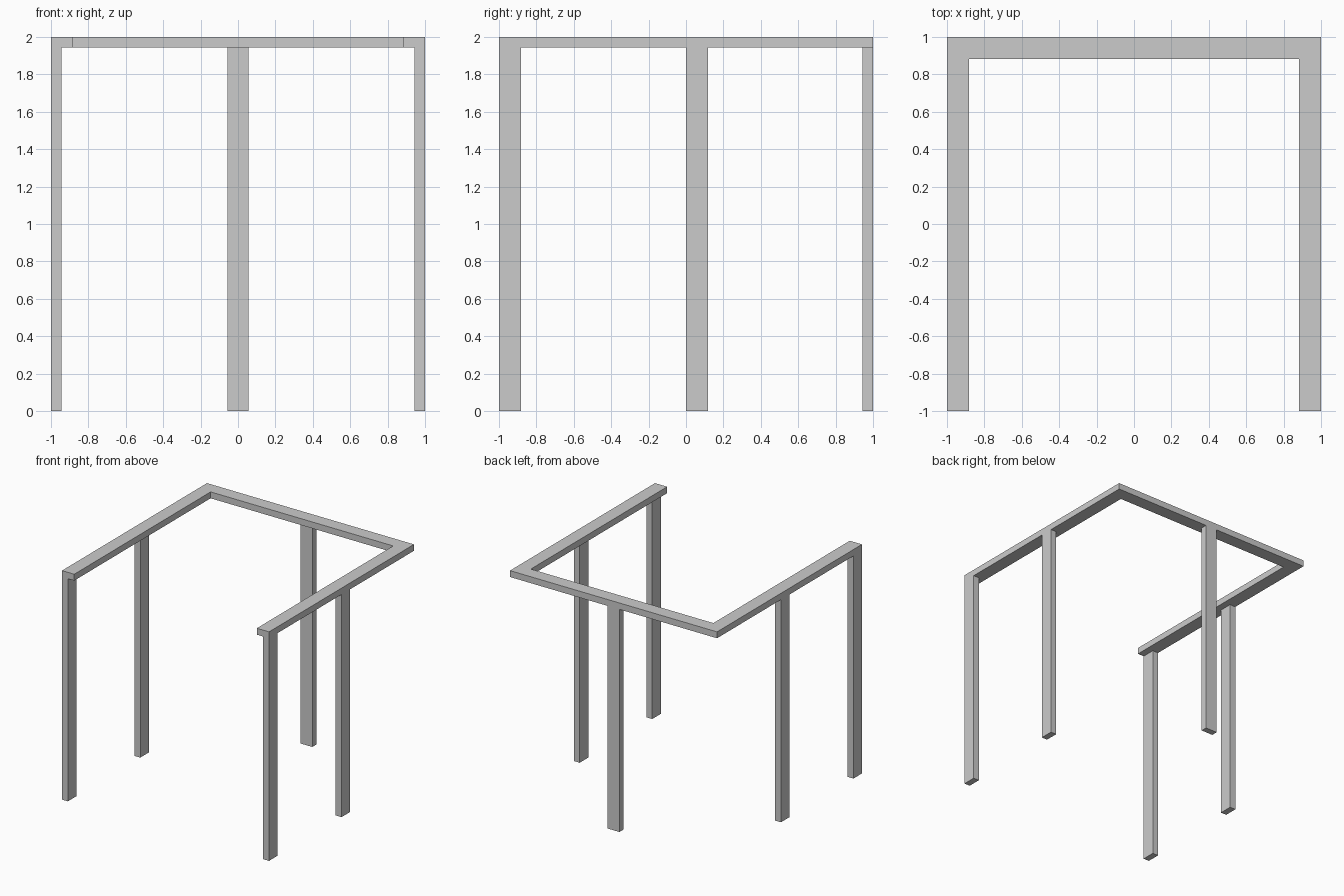
import bpy, bmesh

if "Cube" in bpy.data.objects:
    bpy.data.objects.remove(bpy.data.objects["Cube"])

H = 2.0      # overall height
T = 0.056    # thin side of the bars
W = 0.118    # wide side of the bars
Z = H - T    # underside of the top rail


def extrude_profile(name, points, z0, z1):
    """Vertical prism from an outline in the xy plane."""
    bm = bmesh.new()
    face = bm.faces.new([bm.verts.new((x, y, z0)) for x, y in points])
    ret = bmesh.ops.extrude_face_region(bm, geom=[face])
    top = [v for v in ret["geom"] if isinstance(v, bmesh.types.BMVert)]
    bmesh.ops.translate(bm, verts=top, vec=(0, 0, z1 - z0))
    bmesh.ops.recalc_face_normals(bm, faces=bm.faces)
    mesh = bpy.data.meshes.new(name)
    bm.to_mesh(mesh)
    bm.free()
    obj = bpy.data.objects.new(name, mesh)
    bpy.context.collection.objects.link(obj)
    return obj


def leg(name, x0, x1, y0, y1):
    return extrude_profile(name, [(x0, y0), (x1, y0), (x1, y1), (x0, y1)], 0, Z)


# U-shaped top rail, open at the front
i = 1 - W
extrude_profile("top_rail", [(-1, -1), (-i, -1), (-i, i), (i, i),
                             (i, -1), (1, -1), (1, 1), (-1, 1)], Z, H)

# Side legs, flush with the outer face of the rail
for side, x0, x1 in (("left", -1, -1 + T), ("right", 1 - T, 1)):
    leg(f"front_leg_{side}", x0, x1, -1, -1 + W)
    leg(f"middle_leg_{side}", x0, x1, 0, W)

# Single leg at the centre of the back
leg("back_leg", -0.057, 0.057, 1 - T, 1)
